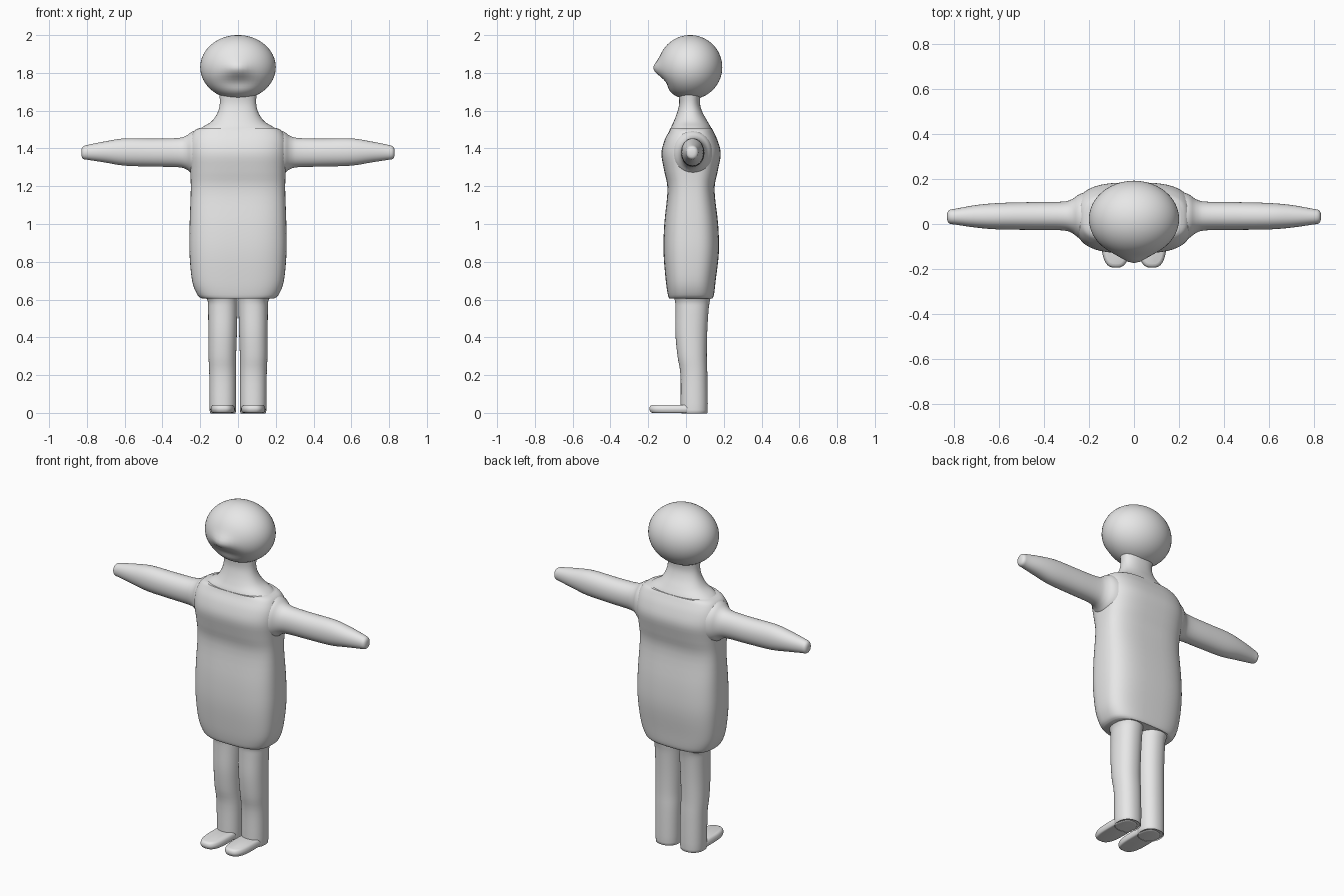
import bpy, bmesh, math
from mathutils import Vector

grey = bpy.data.materials.new("plain_grey")
grey.diffuse_color = (0.8, 0.8, 0.8, 1)


def finish(name, bm):
    bmesh.ops.recalc_face_normals(bm, faces=bm.faces[:])
    me = bpy.data.meshes.new(name)
    bm.to_mesh(me)
    bm.free()
    ob = bpy.data.objects.new(name, me)
    bpy.context.collection.objects.link(ob)
    me.materials.append(grey)
    bpy.ops.object.select_all(action='DESELECT')
    ob.select_set(True)
    bpy.context.view_layer.objects.active = ob
    bpy.ops.object.shade_smooth_by_angle(angle=math.radians(45))
    return ob


def smooth_rows(rows, steps=4):
    """Catmull-Rom interpolation between section rows."""
    out = []
    for i in range(len(rows) - 1):
        a, b, c, d = (rows[max(i - 1, 0)], rows[i], rows[i + 1],
                      rows[min(i + 2, len(rows) - 1)])
        for k in range(steps):
            t = k / steps
            out.append([q + 0.5 * t * (r - p + t * (2 * p - 5 * q + 4 * r - s
                        + t * (3 * (q - r) + s - p)))
                        for p, q, r, s in zip(a, b, c, d)])
    return out + [list(rows[-1])]


def loft(name, rows, place, n=2.0, segs=40):
    """Rows are (position, u_min, u_max, v_min, v_max); sections are superellipses."""
    bm = bmesh.new()
    rings = []
    for h, u0, u1, v0, v1 in smooth_rows(rows):
        ring = []
        for i in range(segs):
            a = 2 * math.pi * i / segs
            c, s = math.cos(a), math.sin(a)
            u = (u0 + u1) / 2 + (u1 - u0) / 2 * math.copysign(abs(c) ** (2 / n), c)
            v = (v0 + v1) / 2 + (v1 - v0) / 2 * math.copysign(abs(s) ** (2 / n), s)
            ring.append(bm.verts.new(place(h, u, v)))
        rings.append(ring)
    for r, q in zip(rings, rings[1:]):
        for i in range(segs):
            j = (i + 1) % segs
            bm.faces.new((r[i], r[j], q[j], q[i]))
    bm.faces.new(rings[0])
    bm.faces.new(rings[-1])
    return finish(name, bm)


# Tunic: height, half width, front, back
tunic = [(0.605, 0.19, -0.088, 0.14), (0.625, 0.215, -0.096, 0.148),
         (0.70, 0.243, -0.107, 0.157), (0.85, 0.257, -0.119, 0.174),
         (1.0, 0.256, -0.115, 0.17), (1.18, 0.25, -0.098, 0.151),
         (1.28, 0.253, -0.115, 0.168), (1.37, 0.26, -0.13, 0.184),
         (1.44, 0.256, -0.115, 0.168), (1.49, 0.235, -0.09, 0.145),
         (1.508, 0.205, -0.083, 0.136)]
loft("tunic", [(z, -w, w, f, b) for z, w, f, b in tunic],
     lambda h, u, v: (u, v, h), n=3.0, segs=56)

# Neck flaring into the shoulders
neck = [(1.49, 0.22, -0.085, 0.14), (1.515, 0.185, -0.078, 0.13),
        (1.545, 0.138, -0.064, 0.113), (1.59, 0.108, -0.047, 0.088),
        (1.64, 0.096, -0.036, 0.074), (1.70, 0.10, -0.04, 0.08)]
loft("neck", [(z, -w, w, f, b) for z, w, f, b in neck],
     lambda h, u, v: (u, v, h), n=2.3)

# Head with a pointed nose and receding chin
bm = bmesh.new()
bmesh.ops.create_uvsphere(bm, u_segments=48, v_segments=32, radius=1)
for v in bm.verts:
    p = v.co.copy()
    x, y, z = p.x * 0.2, p.y * 0.17 + 0.022, p.z * 0.17 + 1.83
    if p.y < 0:
        nose = math.exp(-(x / 0.06) ** 2 - ((z - 1.825) / 0.04) ** 2)
        chin = math.exp(-(x / 0.11) ** 2 - ((z - 1.745) / 0.04) ** 2)
        y += -p.y * (0.026 * chin - 0.026 * nose)
    v.co = Vector((x, y, z))
finish("head", bm)

# Arm: distance out, y range, z range
arm = [(0.18, -0.085, 0.15, 1.24, 1.50), (0.24, -0.065, 0.133, 1.265, 1.49),
       (0.275, -0.04, 0.11, 1.29, 1.467), (0.32, -0.028, 0.099, 1.301, 1.455),
       (0.45, -0.026, 0.097, 1.304, 1.452), (0.60, -0.024, 0.093, 1.309, 1.453),
       (0.70, -0.016, 0.084, 1.325, 1.438), (0.79, -0.003, 0.068, 1.339, 1.42),
       (0.815, 0.001, 0.064, 1.343, 1.413), (0.825, 0.009, 0.056, 1.351, 1.404),
       (0.829, 0.02, 0.046, 1.363, 1.392)]

# Leg: height, x range, y range
leg = [(0.004, 0.018, 0.143, -0.022, 0.108), (0.015, 0.011, 0.15, -0.028, 0.115),
       (0.20, 0.010, 0.152, -0.029, 0.113), (0.30, 0.010, 0.156, -0.045, 0.110),
       (0.42, 0.006, 0.157, -0.056, 0.112), (0.54, 0.003, 0.158, -0.056, 0.119),
       (0.59, 0.002, 0.16, -0.058, 0.126), (0.63, 0.0, 0.18, -0.07, 0.135)]

# Foot: flat rounded slab
foot = [(0.0, 0.03, 0.133, -0.175, 0.08), (0.004, 0.021, 0.14, -0.187, 0.09),
        (0.02, 0.016, 0.145, -0.194, 0.095), (0.036, 0.021, 0.14, -0.19, 0.09),
        (0.043, 0.03, 0.132, -0.178, 0.08)]

for side, s in (("right", -1), ("left", 1)):
    loft(side + "_arm", arm, lambda h, u, v: (s * h, u, v), n=2.1)
    loft(side + "_leg", leg, lambda h, u, v: (s * u, v, h), n=2.2)
    loft(side + "_foot", foot, lambda h, u, v: (s * u, v, h), n=2.8)
